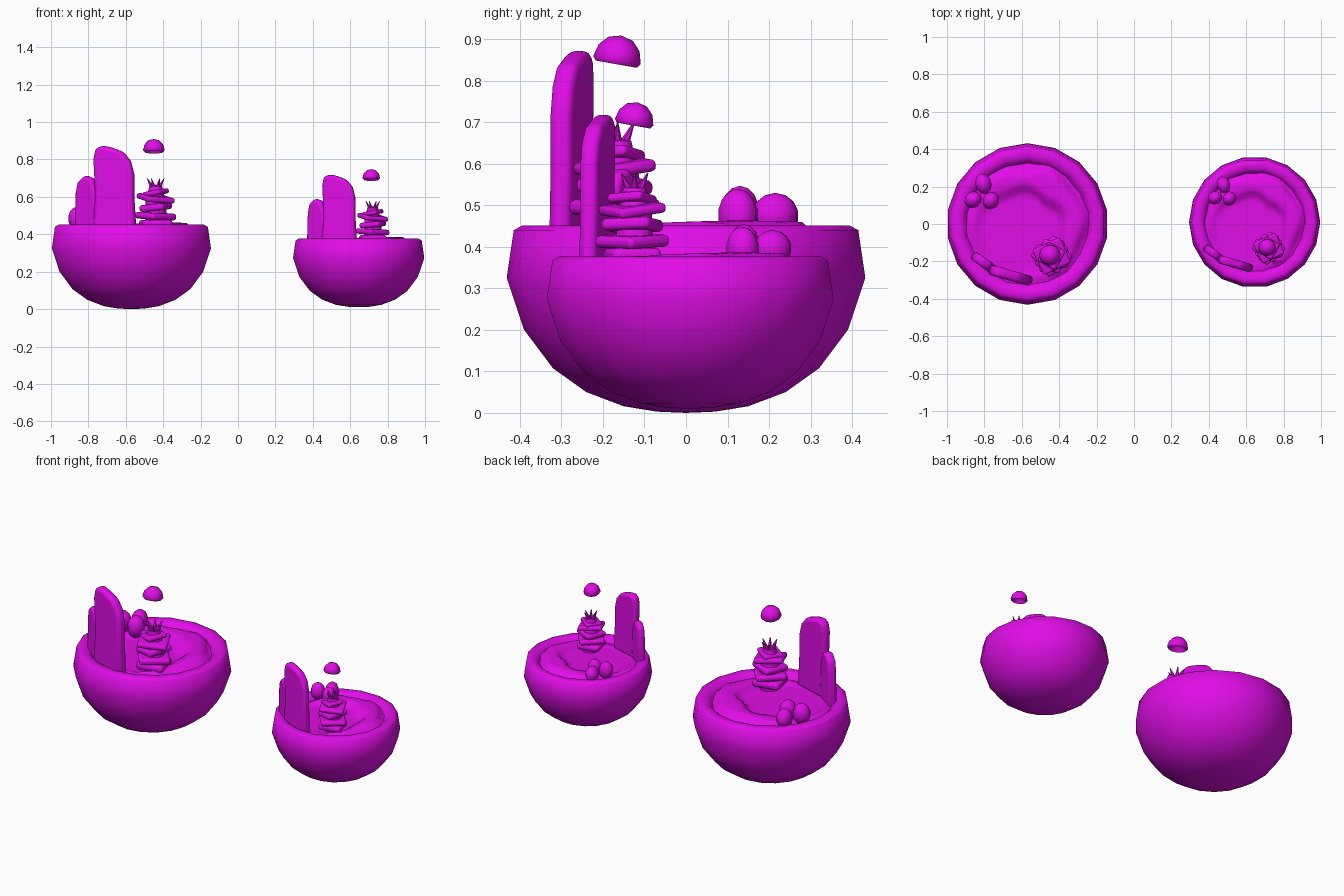
import bpy, bmesh, math
from mathutils import Matrix, Vector

if "Cube" in bpy.data.objects:
    bpy.data.objects.remove(bpy.data.objects["Cube"])

mat = bpy.data.materials.new("magenta")
mat.use_nodes = True
COLOUR = (0.75, 0.004, 0.8, 1)
mat.diffuse_color = COLOUR
mat.node_tree.nodes["Principled BSDF"].inputs["Base Color"].default_value = COLOUR


def finish(bm, name, place, angle=40, bevel=0):
    """Turn a bmesh into a placed, smooth shaded object."""
    bmesh.ops.recalc_face_normals(bm, faces=bm.faces)
    me = bpy.data.meshes.new(name)
    bm.to_mesh(me)
    bm.free()
    me.materials.append(mat)
    ob = bpy.data.objects.new(name, me)
    bpy.context.collection.objects.link(ob)
    ob.matrix_world = place
    bpy.ops.object.select_all(action='DESELECT')
    ob.select_set(True)
    bpy.context.view_layer.objects.active = ob
    if bevel:
        mod = ob.modifiers.new("rounding", 'BEVEL')
        mod.width, mod.segments = bevel, 3
    bpy.ops.object.shade_smooth_by_angle(angle=math.radians(angle))
    return ob


def lathe(profile, sides, start=0):
    bm = bmesh.new()
    verts = [bm.verts.new((r, 0, z)) for r, z in profile]
    edges = [bm.edges.new(p) for p in zip(verts, verts[1:])]
    bmesh.ops.rotate(bm, verts=verts, matrix=Matrix.Rotation(start, 3, 'Z'))
    bmesh.ops.spin(bm, geom=verts + edges, cent=(0, 0, 0), axis=(0, 0, 1),
                   angle=math.tau, steps=sides, use_merge=True)
    bmesh.ops.remove_doubles(bm, verts=bm.verts, dist=1e-4)
    return bm


def slab(outline, thick):
    """Upright stone from a front outline (x, z)."""
    bm = bmesh.new()
    face = bm.faces.new([bm.verts.new((x, -thick / 2, z)) for x, z in outline])
    out = bmesh.ops.extrude_face_region(bm, geom=[face])
    bmesh.ops.translate(bm, vec=(0, thick, 0),
                        verts=[v for v in out["geom"] if isinstance(v, bmesh.types.BMVert)])
    return bm


def smooth(a, b, x):
    t = max(0, min(1, (x - a) / (b - a)))
    return t * t * (3 - 2 * t)


def ground():
    """Mossy bank around a lower clearing."""
    rings, sides = 14, 40
    bm = lathe([(0.345 * i / rings, 0) for i in range(rings + 1)], sides)
    for v in bm.verts:
        x, y = v.co.x, v.co.y
        a, r = math.atan2(y, x), math.hypot(x, y)
        d = math.hypot(x + 0.04, y + 0.06)
        inner = 0.215 + 0.012 * math.sin(5 * a)
        outer = 0.31 + 0.015 * math.sin(6 * a + 1)
        rise = smooth(inner, inner + 0.05, d)
        fall = smooth(outer - 0.03, outer + 0.02, r)
        back = 0.5 + 0.5 * math.cos(a - 0.6)
        v.co.z = 0.415 + rise * (1 - fall) * (0.018 + 0.03 * back)
    return bm


def at(x, y, z, rz=0, rx=0, ry=0):
    return (Matrix.Translation((x, y, z)) @ Matrix.Rotation(math.radians(rz), 4, 'Z')
            @ Matrix.Rotation(math.radians(rx), 4, 'X') @ Matrix.Rotation(math.radians(ry), 4, 'Y'))


BOWL = [(0, 0), (0.07, 0.003), (0.15, 0.016), (0.24, 0.05), (0.32, 0.107), (0.39, 0.2),
        (0.432, 0.325), (0.415, 0.44), (0.395, 0.451), (0.355, 0.449), (0.335, 0.43),
        (0.31, 0.39), (0, 0.38)]
TALL = [(-0.12, 0.41), (-0.105, 0.6), (-0.115, 0.8), (-0.105, 0.855), (-0.07, 0.875),
        (-0.02, 0.865), (0.05, 0.84), (0.09, 0.79), (0.108, 0.72), (0.108, 0.6), (0.12, 0.41)]
SHORT = [(-0.075, 0.41), (-0.068, 0.62), (-0.055, 0.68), (-0.01, 0.715),
         (0.04, 0.7), (0.07, 0.62), (0.08, 0.41)]
CAP = [(0, 0.07), (0.03, 0.062), (0.05, 0.04), (0.058, 0.01), (0.05, 0),
       (0.04, 0.015), (0.022, 0.034), (0, 0.036)]
# Tiers: middle height, half thickness, half width, turn, tilt
TIERS = [(0.455, 0.022, 0.08, 12, 0), (0.497, 0.018, 0.085, 40, 3), (0.545, 0.018, 0.076, 70, -5),
         (0.592, 0.015, 0.082, 25, 8), (0.622, 0.014, 0.058, 60, -9)]
# Boulders: position, half sizes, turn
BOULDERS = [((-0.235, 0.215, 0.475), (0.045, 0.058, 0.055), 15),
            ((-0.29, 0.13, 0.485), (0.05, 0.045, 0.062), 30),
            ((-0.195, 0.125, 0.475), (0.045, 0.05, 0.065), -30)]


def planter(label, base, size, turn, shift, rock_shift):
    frame = Matrix.Translation(base) @ Matrix.Scale(size, 4)
    items = frame @ Matrix.Translation(shift)
    finish(lathe(BOWL, 18, math.radians(turn)), label + "_bowl", frame, 60)
    finish(ground(), label + "_ground", frame, 60)

    # Standing stones
    finish(slab(TALL, 0.055), label + "_tall_stone", items @ at(-0.09, -0.275, 0, -16), 60, 0.02)
    finish(slab(SHORT, 0.05), label + "_short_stone", items @ at(-0.235, -0.205, 0, -36), 60, 0.018)

    # Boulder cluster
    for i, (pos, half, rz) in enumerate(BOULDERS):
        bm = bmesh.new()
        bmesh.ops.create_uvsphere(bm, u_segments=10, v_segments=7, radius=1)
        bmesh.ops.scale(bm, vec=half, verts=bm.verts)
        finish(bm, f"{label}_boulder_{i + 1}",
               frame @ Matrix.Translation(rock_shift) @ at(*pos, rz), 60)

    # Tiered plant of stacked, tilted plates
    for i, (z, h, w, rz, tilt) in enumerate(TIERS):
        bm = bmesh.new()
        bmesh.ops.create_cube(bm, size=2)
        bmesh.ops.scale(bm, vec=(w, w * 0.92, h), verts=bm.verts)
        finish(bm, f"{label}_plant_tier_{i + 1}",
               items @ at(0.13, -0.172, z, rz, tilt, tilt / 2), 60, h * 0.8)
    core = lathe([(0, 0.42), (0.06, 0.42), (0.055, 0.57), (0.035, 0.655), (0, 0.665)], 10)
    finish(core, label + "_plant_core", items @ at(0.13, -0.165, 0), 50)

    # Crown of pointed leaves
    for i in range(6):
        bm = bmesh.new()
        bmesh.ops.create_cone(bm, cap_ends=True, segments=6, radius1=0.014,
                              radius2=0.002, depth=0.065)
        finish(bm, f"{label}_crown_leaf_{i + 1}",
               items @ at(0.13, -0.165, 0.645, 60 * i) @ at(0.03, 0, 0.025, 0, 0, 28), 50)

    # Hollow cap hovering over the plant
    finish(lathe(CAP, 12), label + "_floating_cap", items @ at(0.12, -0.168, 0.84, 0, -10), 60)


planter("large", Vector((-0.57, 0, 0)), 1, 10, Vector((0, 0, 0)), Vector((0, 0, 0)))
planter("small", Vector((0.645, 0.01, 0.01)), 0.812, 0, Vector((-0.037, 0, 0)),
        Vector((0.03, 0.03, 0)))
